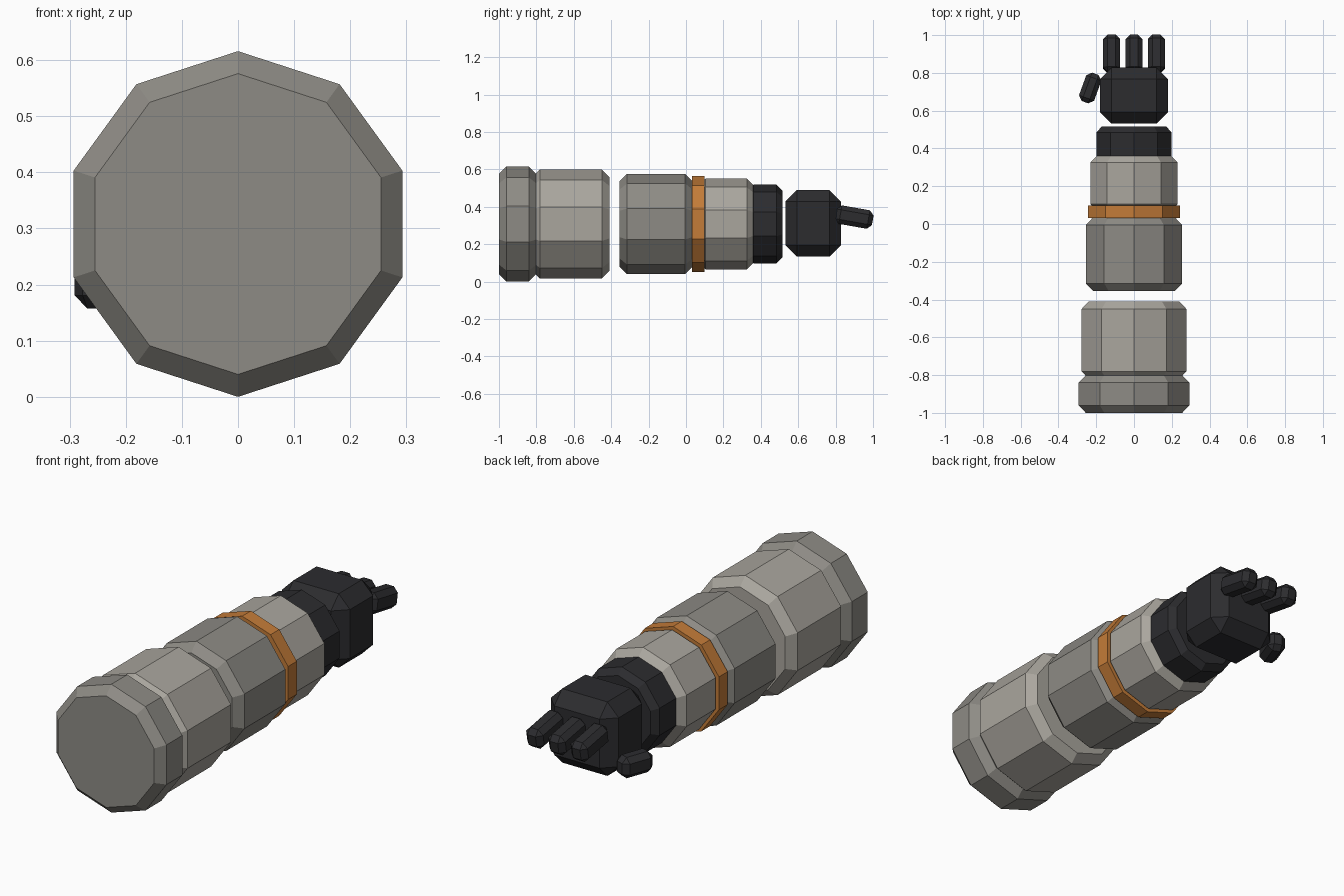
import bpy, bmesh, math
from mathutils import Matrix, Vector, Euler

if "Cube" in bpy.data.objects:
    bpy.data.objects.remove(bpy.data.objects["Cube"])

AXIS_Z = 0.308  # height of the arm's centre line


def material(name, rgb):
    m = bpy.data.materials.new(name)
    m.diffuse_color = (*rgb, 1)
    m.use_nodes = True
    m.node_tree.nodes["Principled BSDF"].inputs["Base Color"].default_value = m.diffuse_color
    return m


light = material("light_shell", (0.40, 0.38, 0.34))
mid = material("mid_shell", (0.27, 0.26, 0.235))
dark = material("dark_rubber", (0.025, 0.025, 0.028))
orange = material("orange_band", (0.55, 0.20, 0.04))


def finish(name, bm, mat):
    bmesh.ops.recalc_face_normals(bm, faces=bm.faces)
    me = bpy.data.meshes.new(name)
    bm.to_mesh(me)
    bm.free()
    me.materials.append(mat)
    ob = bpy.data.objects.new(name, me)
    bpy.context.collection.objects.link(ob)
    return ob


def segment(name, y0, y1, r, chamfer, mat, sides=10):
    """Faceted drum along y with chamfered rims."""
    prof = [(y0, r), (y1, r)]
    if chamfer:
        c = chamfer
        prof = [(y0, r - c), (y0 + c, r), (y1 - c, r), (y1, r - c)]
    bm = bmesh.new()
    rings = []
    for y, rad in prof:
        angles = [2 * math.pi * i / sides for i in range(sides)]
        rings.append([bm.verts.new((rad * math.sin(a), y, AXIS_Z + rad * math.cos(a)))
                      for a in angles])
    for a, b in zip(rings, rings[1:]):
        for i in range(sides):
            j = (i + 1) % sides
            bm.faces.new((a[i], a[j], b[j], b[i]))
    bm.faces.new(rings[0])
    bm.faces.new(rings[-1])
    return finish(name, bm, mat)


def block(name, centre, size, bevel, mat, rot=(0, 0, 0)):
    """Chamfered box, rotated in degrees."""
    bm = bmesh.new()
    bmesh.ops.create_cube(bm, size=1)
    bmesh.ops.scale(bm, vec=Vector(size), verts=bm.verts)
    bmesh.ops.bevel(bm, geom=bm.edges[:], offset=bevel, segments=1,
                    profile=0.5, affect='EDGES')
    turn = Euler([math.radians(a) for a in rot]).to_matrix().to_4x4()
    bm.transform(Matrix.Translation(centre) @ turn)
    return finish(name, bm, mat)


# Arm segments from shoulder to wrist
segment("shoulder_ring", -1.0, -0.80, 0.308, 0.04, mid)
segment("upper_arm", -0.82, -0.41, 0.292, 0.04, light)
segment("forearm", -0.355, 0.035, 0.268, 0.04, mid)
segment("accent_band", 0.032, 0.098, 0.256, 0, orange)
segment("forearm_cuff", 0.065, 0.365, 0.243, 0.04, light)
segment("wrist", 0.33, 0.515, 0.21, 0.03, dark)

# Hand
block("palm", (0, 0.68, 0.312), (0.36, 0.295, 0.355), 0.06, dark)
for i, x in enumerate((-0.118, 0, 0.118)):
    block(f"finger_{i + 1}", (x, 0.90, 0.345), (0.09, 0.20, 0.10), 0.024, dark, (-10, 0, 0))
block("thumb", (-0.232, 0.72, 0.207), (0.085, 0.16, 0.10), 0.024, dark, (0, 0, -20))
